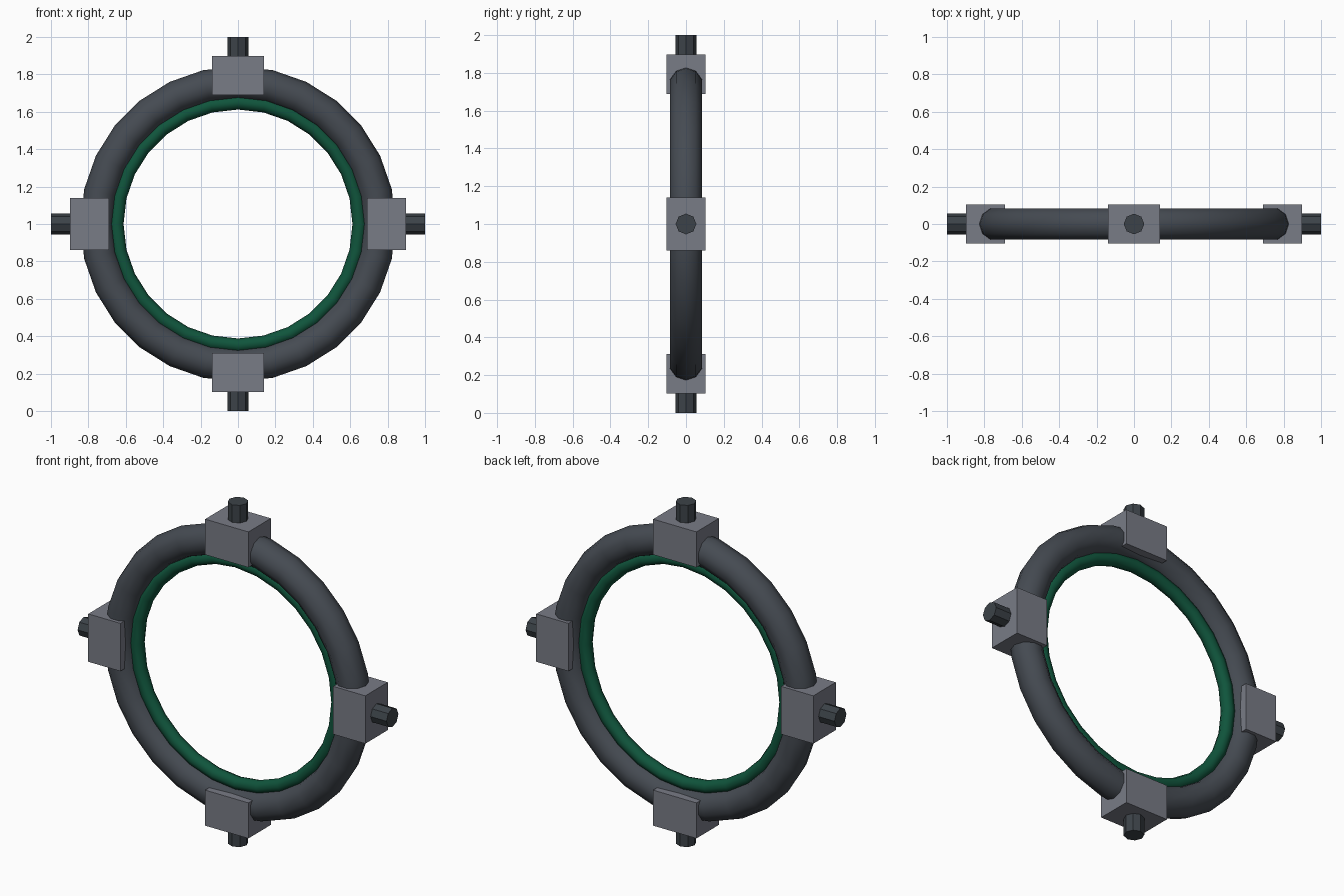
import bpy, math
from mathutils import Matrix

if "Cube" in bpy.data.objects:
    bpy.data.objects.remove(bpy.data.objects["Cube"])

def material(name, rgb):
    m = bpy.data.materials.new(name)
    m.diffuse_color = (*rgb, 1)
    m.use_nodes = True
    m.node_tree.nodes["Principled BSDF"].inputs["Base Color"].default_value = m.diffuse_color
    return m

frame_mat = material("dark_frame", (0.06, 0.07, 0.085))
block_mat = material("grey_block", (0.19, 0.20, 0.24))
peg_mat = material("dark_peg", (0.045, 0.055, 0.065))
green_mat = material("green_glow", (0.005, 0.09, 0.045))

CENTRE = Matrix.Translation((0, 0, 1))
FACE_FRONT = Matrix.Rotation(math.pi / 2, 4, 'X')

def finish(name, mat, matrix):
    ob = bpy.context.object
    ob.name = name
    ob.data.materials.append(mat)
    ob.matrix_world = matrix
    return ob

def ring(name, major, minor, sides, mat):
    bpy.ops.mesh.primitive_torus_add(major_radius=major, minor_radius=minor,
                                     major_segments=28, minor_segments=sides)
    bpy.ops.object.shade_smooth()
    finish(name, mat, CENTRE @ FACE_FRONT)

# Upright outer ring and the thin green inner ring
ring("outer_ring", 0.755, 0.088, 10, frame_mat)
ring("inner_ring", 0.65, 0.038, 8, green_mat)

# Four clamp blocks with outward pegs
for i, side in enumerate(("top", "right", "bottom", "left")):
    turn = CENTRE @ Matrix.Rotation(i * math.pi / 2, 4, 'Y')
    bpy.ops.mesh.primitive_cube_add(size=1)
    finish(side + "_block", block_mat,
           turn @ Matrix.Translation((0, 0, 0.793)) @ Matrix.Diagonal((0.28, 0.208, 0.208, 1)))
    bpy.ops.mesh.primitive_cylinder_add(vertices=8, radius=0.055, depth=0.2)
    finish(side + "_peg", peg_mat, turn @ Matrix.Translation((0, 0, 0.9)))
